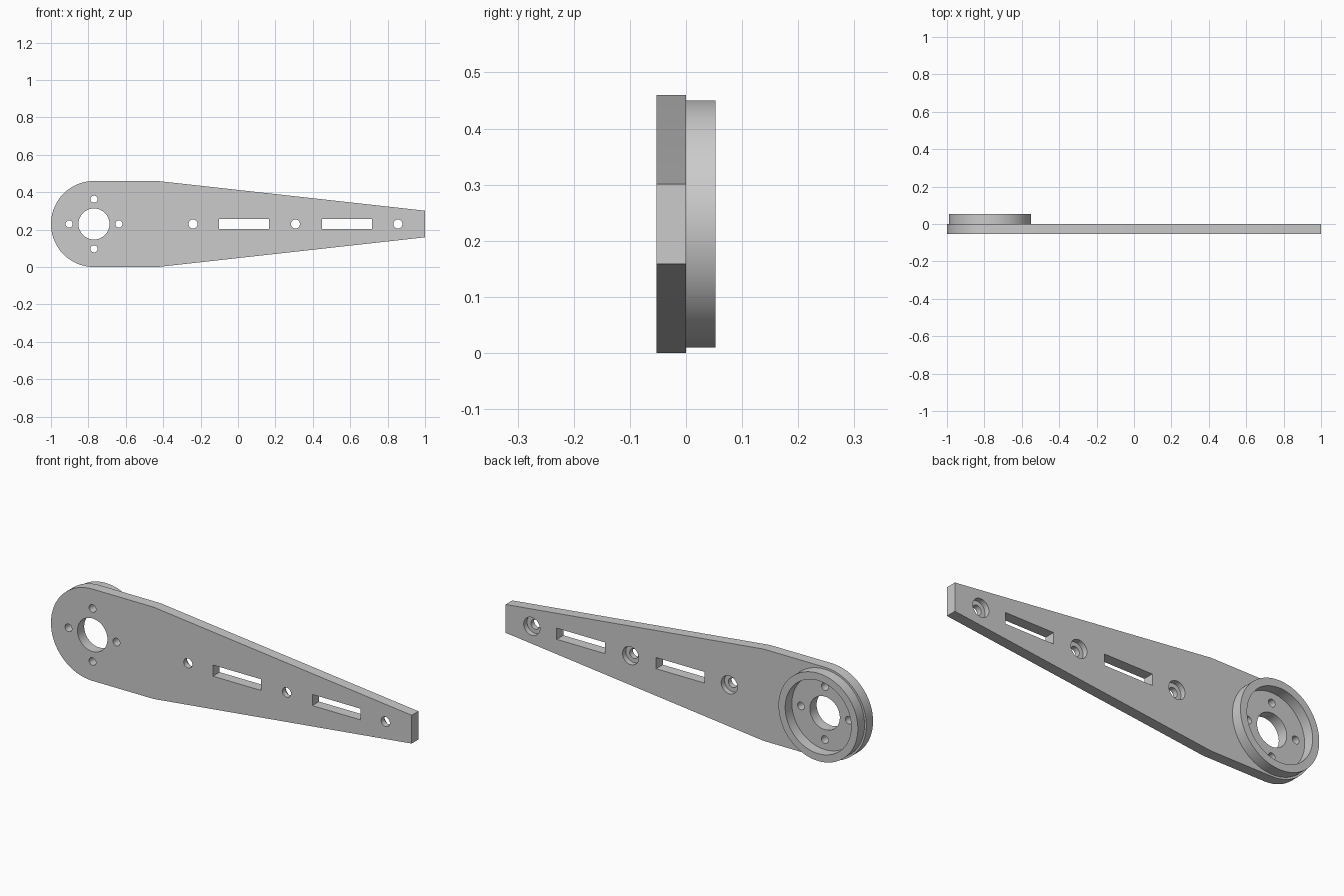
import bpy
import bmesh
from math import cos, sin, pi

if "Cube" in bpy.data.objects:
    bpy.data.objects.remove(bpy.data.objects["Cube"])

THICK = 0.053            # plate and collar thickness
HUB_X, MID_Z = -0.77, 0.23
HUB_R = 0.23

grey = bpy.data.materials.new("plain grey")
grey.use_nodes = True
grey.diffuse_color = (0.6, 0.6, 0.6, 1)
grey.node_tree.nodes["Principled BSDF"].inputs["Base Color"].default_value = (0.6, 0.6, 0.6, 1)


def arc(x, z, r, start=0.0, end=2 * pi, n=64):
    """Points on an arc in the xz plane; a full circle leaves out the repeat."""
    steps = n if end - start >= 2 * pi else n - 1
    return [(x + r * cos(start + (end - start) * i / steps),
             z + r * sin(start + (end - start) * i / steps)) for i in range(n)]


def prism(name, outline, y0, y1):
    """Solid made by extruding an xz outline from y0 to y1."""
    bm = bmesh.new()
    face = bm.faces.new([bm.verts.new((x, y0, z)) for x, z in outline])
    new = bmesh.ops.extrude_face_region(bm, geom=[face])["geom"]
    for v in new:
        if isinstance(v, bmesh.types.BMVert):
            v.co.y = y1
    bmesh.ops.recalc_face_normals(bm, faces=bm.faces)
    return finish(name, bm)


def finish(name, bm):
    mesh = bpy.data.meshes.new(name)
    bm.to_mesh(mesh)
    bm.free()
    mesh.materials.append(grey)
    obj = bpy.data.objects.new(name, mesh)
    bpy.context.collection.objects.link(obj)
    return obj


def cut(target, outline, y0=-0.1, y1=0.04):
    """Subtract an extruded outline from the target."""
    cutter = prism("cutter", outline, y0, y1)
    cutter.hide_render = True
    mod = target.modifiers.new("cut", 'BOOLEAN')
    mod.operation, mod.solver, mod.object = 'DIFFERENCE', 'EXACT', cutter
    bpy.context.view_layer.objects.active = target
    bpy.ops.object.modifier_apply(modifier=mod.name)
    bpy.data.objects.remove(cutter)


def smooth(obj):
    bpy.ops.object.select_all(action='DESELECT')
    obj.select_set(True)
    bpy.context.view_layer.objects.active = obj
    bpy.ops.object.shade_smooth_by_angle(angle=pi / 6 * 0.9)


# Tapered arm plate with a round hub end
outline = arc(HUB_X, MID_Z, HUB_R, pi / 2, 3 * pi / 2, 49)
outline += [(-0.43, 0), (1, MID_Z - 0.071), (1, MID_Z + 0.071), (-0.43, 2 * MID_Z)]
plate = prism("arm_plate", outline, -THICK, 0)

# Hub bore and its four bolt holes
cut(plate, arc(HUB_X, MID_Z, 0.083))
for i in range(4):
    a = i * pi / 2
    cut(plate, arc(HUB_X + 0.133 * cos(a), MID_Z + 0.133 * sin(a), 0.019, n=32))

# Counterbored holes along the arm, wider at the back
for x in (-0.24, 0.307, 0.855):
    cut(plate, arc(x, MID_Z, 0.045, n=40), y0=-THICK / 2)
    cut(plate, arc(x, MID_Z, 0.024, n=32))

# Rectangular slots
for x in (0.032, 0.583):
    cut(plate, [(x + sx * 0.134, MID_Z + sz * 0.028)
                for sx, sz in ((-1, -1), (1, -1), (1, 1), (-1, 1))])
smooth(plate)

# Raised collar on the back of the hub, open towards the plate
bm = bmesh.new()
loops = [[bm.verts.new((x, y, z)) for x, z in arc(HUB_X, MID_Z, r, n=96)]
         for r, y in ((0.22, 0), (0.22, THICK), (0.183, THICK), (0.183, 0))]
for a, b in zip(loops, loops[1:]):
    for i in range(len(a)):
        j = (i + 1) % len(a)
        bm.faces.new((a[j], a[i], b[i], b[j]))
bm.normal_update()
# Make the rim face the back
if any(f.normal.y < -0.5 for f in bm.faces):
    bmesh.ops.reverse_faces(bm, faces=bm.faces[:])
smooth(finish("hub_collar", bm))
